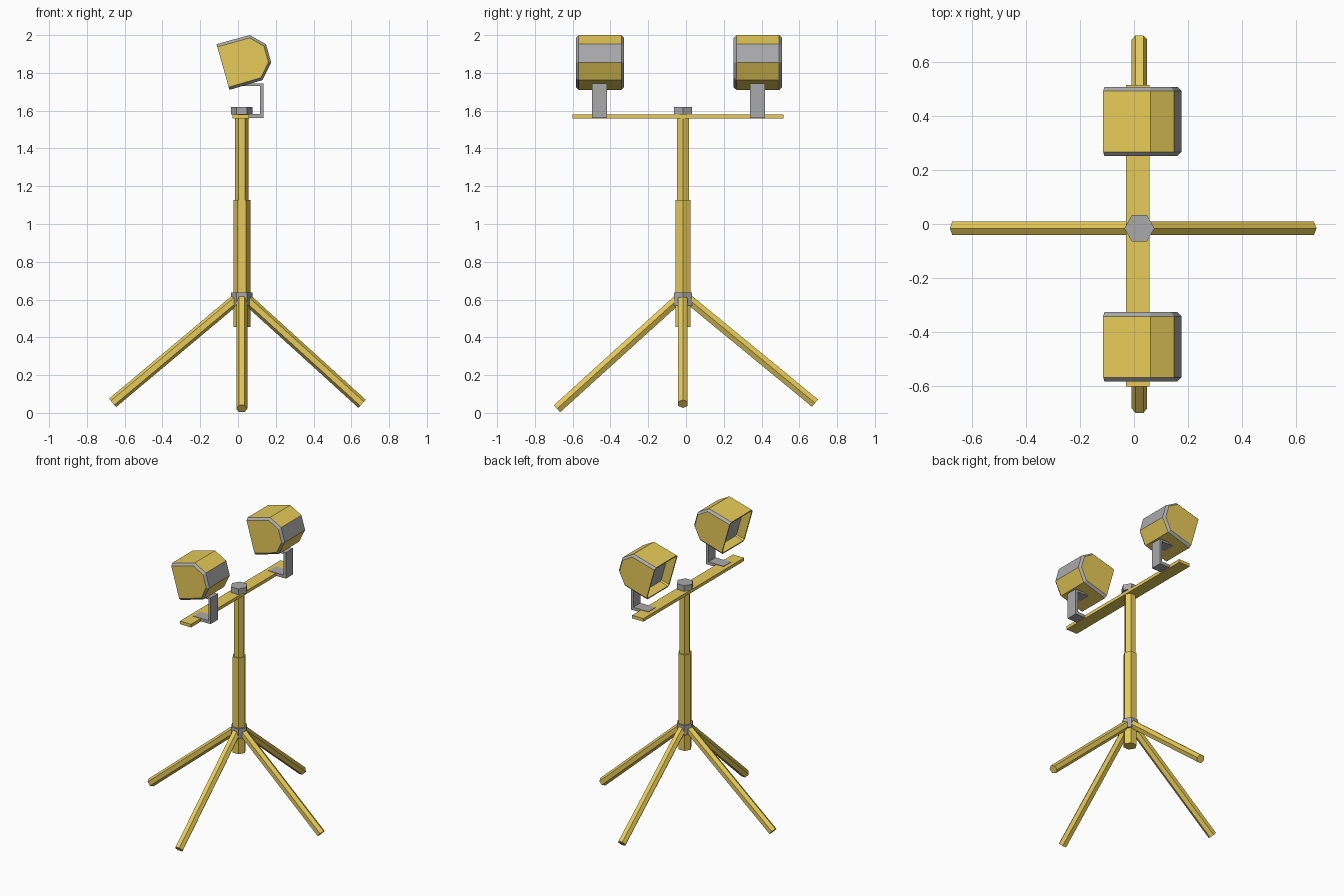
import bpy, bmesh, math
from mathutils import Vector, Matrix

if "Cube" in bpy.data.objects:
    bpy.data.objects.remove(bpy.data.objects["Cube"])

CX, CY = 0.02, -0.016          # mast axis


def mat(name, rgb):
    m = bpy.data.materials.new(name)
    m.diffuse_color = (*rgb, 1)
    m.use_nodes = True
    m.node_tree.nodes["Principled BSDF"].inputs["Base Color"].default_value = m.diffuse_color
    return m


YELLOW = mat("yellow_paint", (0.80, 0.60, 0.10))
GREY = mat("grey_metal", (0.40, 0.40, 0.41))


def finish(name, bm, *mats):
    me = bpy.data.meshes.new(name)
    bm.to_mesh(me)
    bm.free()
    for m in mats:
        me.materials.append(m)
    ob = bpy.data.objects.new(name, me)
    bpy.context.collection.objects.link(ob)
    return ob


def prism(rings):
    """Closed solid from a stack of matching vertex rings."""
    bm = bmesh.new()
    rs = [[bm.verts.new(p) for p in ring] for ring in rings]
    n = len(rs[0])
    sides = [[bm.faces.new((a[i], a[(i + 1) % n], b[(i + 1) % n], b[i])) for i in range(n)]
             for a, b in zip(rs, rs[1:])]
    bm.faces.new(rs[0])
    bm.faces.new(rs[-1])
    return bm, sides, rs


def hex_rod(name, start, end, r, m):
    """Six-sided bar whose corners point along x before it is tilted."""
    start, end = Vector(start), Vector(end)
    d = end - start
    if abs(d.x) > abs(d.y):
        rot = Matrix.Rotation(math.atan2(d.x, d.z), 3, 'Y')
    else:
        rot = Matrix.Rotation(-math.atan2(d.y, d.z), 3, 'X')
    ring = [rot @ Vector((r * math.cos(i * math.pi / 3), r * math.sin(i * math.pi / 3), 0))
            for i in range(6)]
    bm, _, _ = prism([[start + p for p in ring], [end + p for p in ring]])
    bmesh.ops.recalc_face_normals(bm, faces=bm.faces)
    return finish(name, bm, m)


def extrude_profile(name, profile, y0, y1, m):
    """Extrude an x-z outline along y."""
    bm, _, _ = prism([[(x, y, z) for x, z in profile] for y in (y0, y1)])
    bmesh.ops.recalc_face_normals(bm, faces=bm.faces)
    return finish(name, bm, m)


# Mast, collar and top knob
for name, z0, z1, r, m in (("upper_mast", 1.10, 1.59, 0.036, YELLOW),
                           ("lower_mast", 0.455, 1.128, 0.045, YELLOW),
                           ("leg_collar", 0.567, 0.637, 0.056, GREY),
                           ("top_knob", 1.58, 1.62, 0.056, GREY)):
    hex_rod(name, (CX, CY, z0), (CX, CY, z1), r, m)

# Four splayed legs
for name, end in (("left_leg", (-0.664, CY, 0.053)), ("right_leg", (0.657, CY, 0.048)),
                  ("front_leg", (CX, -0.683, 0.022)), ("back_leg", (CX, 0.683, 0.052))):
    top, end = Vector((CX, CY, 0.626)), Vector(end)
    hex_rod(name, top.lerp(end, 0.03), end, 0.029, YELLOW)

# Cross bar
extrude_profile("cross_bar", [(-0.03, 1.558), (0.057, 1.558), (0.057, 1.58), (-0.03, 1.58)],
                -0.602, 0.515, YELLOW)

# Lamp housing outline; first and last points bound the open side
LAMP = [(-0.114, 1.952), (0.062, 2.0), (0.148, 1.952),
        (0.176, 1.855), (0.130, 1.762), (-0.045, 1.71)]
BRACKET = [(0.0, 1.562), (0.135, 1.562), (0.135, 1.745), (0.02, 1.745),
           (0.02, 1.731), (0.117, 1.731), (0.117, 1.583), (0.0, 1.583)]


def lamp(name, yc, half=0.128, b=0.015):
    pts = [Vector(p) for p in LAMP]
    centre = sum(pts, Vector((0, 0))) / len(pts)
    small = [p + (centre - p).normalized() * b for p in pts]
    along = (pts[5] - pts[0]).normalized() * b
    small[0], small[5] = pts[0] + along, pts[5] - along
    rings = [[(p.x, yc + y, p.y) for p in prof]
             for prof, y in ((small, -half), (pts, b - half), (pts, half - b), (small, half))]
    bm, sides, _ = prism(rings)
    # grey chamfered trim and grey back panel
    for band in (sides[0], sides[2]):
        for f in band[:5]:
            f.material_index = 1
    sides[1][2].material_index = 1
    # recessed open side with a grey reflector
    opening = bmesh.utils.face_join([sides[k][5] for k in range(3)])
    bmesh.ops.recalc_face_normals(bm, faces=bm.faces)
    rim = bmesh.ops.inset_individual(bm, faces=[opening], thickness=0.01, depth=0)["faces"]
    for f in rim:
        f.material_index = 1
    wall = bmesh.ops.inset_individual(bm, faces=[opening], thickness=0.003, depth=-0.06)["faces"]
    for f in wall:
        f.material_index = 0
    opening.material_index = 1
    return finish(name, bm, YELLOW, GREY)


# Two lamps on their brackets
for side, yc in (("front", -0.455), ("back", 0.38)):
    lamp(side + "_lamp", yc)
    extrude_profile(side + "_lamp_bracket", BRACKET, yc - 0.042, yc + 0.038, GREY)
